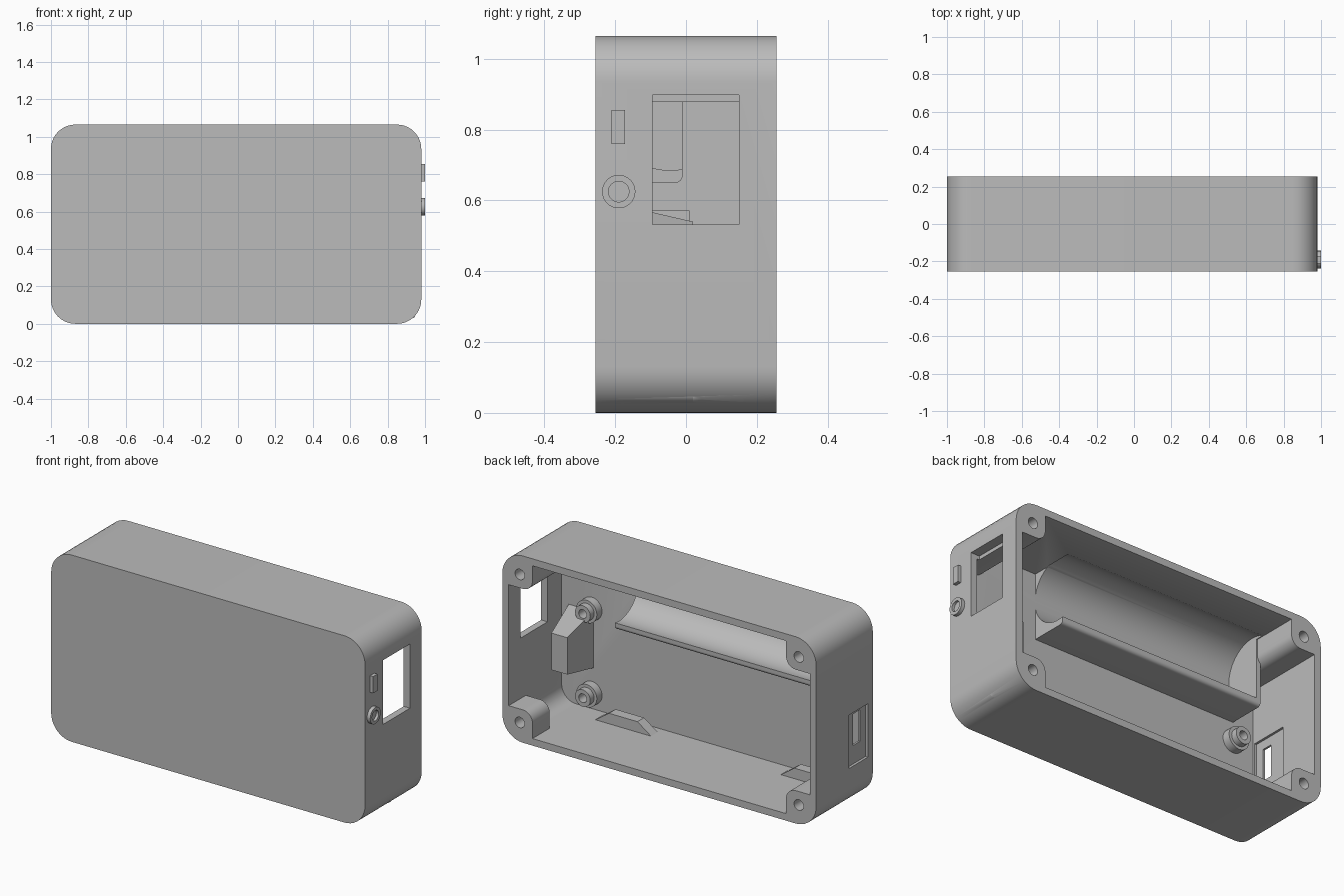
import bpy, bmesh, math
from mathutils import Vector

cube = bpy.data.objects.get("Cube")
if cube:
    bpy.data.objects.remove(cube)

grey = bpy.data.materials.new("plain grey")
grey.use_nodes = True
COLOUR = (0.5, 0.5, 0.5, 1)
grey.diffuse_color = COLOUR
grey.node_tree.nodes["Principled BSDF"].inputs["Base Color"].default_value = COLOUR


def rounded(corners, steps=10):
    """Outline from right-angled corners (a, b, radius)."""
    out, n = [], len(corners)
    for i, (a, b, r) in enumerate(corners):
        p = Vector((a, b))
        if r == 0:
            out.append(p)
            continue
        before = (Vector(corners[i - 1][:2]) - p).normalized()
        after = (Vector(corners[(i + 1) % n][:2]) - p).normalized()
        c = p + r * (before + after)
        for k in range(steps + 1):
            t = math.pi / 2 * k / steps
            out.append(c - r * (after * math.cos(t) + before * math.sin(t)))
    return out


def rect(a0, a1, b0, b1, r=0):
    return rounded([(a0, b0, r), (a1, b0, r), (a1, b1, r), (a0, b1, r)])


def circle(a, b, r, n=40):
    return [Vector((a + r * math.cos(2 * math.pi * i / n),
                    b + r * math.sin(2 * math.pi * i / n))) for i in range(n)]


def prism(name, axis, outline, start, end, end_outline=None):
    """Extrude along y (outline in x, z) or x (outline in y, z)."""
    place = (lambda p, d: (p.x, d, p.y)) if axis == "y" else (lambda p, d: (d, p.x, p.y))
    bm = bmesh.new()
    low = [bm.verts.new(place(p, start)) for p in outline]
    high = [bm.verts.new(place(p, end)) for p in (end_outline or outline)]
    bm.faces.new(low)
    bm.faces.new(high)
    n = len(low)
    for i in range(n):
        j = (i + 1) % n
        bm.faces.new((low[i], low[j], high[j], high[i]))
    bmesh.ops.recalc_face_normals(bm, faces=bm.faces)
    mesh = bpy.data.meshes.new(name)
    bm.to_mesh(mesh)
    bm.free()
    mesh.materials.append(grey)
    obj = bpy.data.objects.new(name, mesh)
    bpy.context.collection.objects.link(obj)
    return obj


def combine(target, tool, operation):
    mod = target.modifiers.new("combine", "BOOLEAN")
    mod.operation, mod.solver, mod.object = operation, "EXACT", tool
    bpy.context.view_layer.objects.active = target
    bpy.ops.object.modifier_apply(modifier=mod.name)
    bpy.data.objects.remove(tool)


def add(target, tool):
    combine(target, tool, "UNION")


def cut(target, tool):
    combine(target, tool, "DIFFERENCE")


LEFT, RIGHT, TOP, BACK, FLOOR = 0.98, -1.0, 1.065, 0.255, -0.222
MID_X, MID_Z = (LEFT + RIGHT) / 2, TOP / 2

# Open-backed case
case = prism("case", "y", rect(RIGHT, LEFT, 0, TOP, 0.13), -BACK, BACK)
cut(case, prism("cavity", "y", rect(RIGHT + 0.04, LEFT - 0.04, 0.04, TOP - 0.04, 0.09),
                FLOOR, BACK + 0.1))

# Battery cradle along the top, hollowed by a round bore
add(case, prism("cradle", "x", rounded([(-0.24, 0.65, 0), (-0.01, 0.65, 0.02),
                                        (-0.01, 1.05, 0), (-0.24, 1.05, 0)]), -0.83, 0.455))
cut(case, prism("bore", "x", circle(-0.045, 0.865, 0.18, 64), -0.805, 0.458))

# Corner screw posts; the lower left one is short and tapers into the corner
for sx in (-1, 1):
    for sz in (-1, 1):
        def corner(dx, dz, r=0):
            return (MID_X + sx * dx, MID_Z + sz * dz, r)
        outline = rounded([corner(0.8, 0.345, 0.06), corner(0.97, 0.345),
                           corner(0.97, 0.515, 0.08), corner(0.8, 0.515)])
        if sx > 0 and sz < 0:
            tip = Vector(corner(0.955, 0.5)[:2])
            small = [tip + (p - tip) * 0.3 for p in outline]
            add(case, prism("post", "y", outline, 0.1, BACK))
            add(case, prism("post_taper", "y", outline, 0.1, 0.02, small))
        else:
            add(case, prism("post", "y", outline, -0.24, BACK))
        hole_x, hole_z, _ = corner(0.88, 0.422)
        cut(case, prism("screw_hole", "y", circle(hole_x, hole_z, 0.03, 24), 0.1, BACK + 0.1))

# Large opening in the left wall
cut(case, prism("window", "x", rect(-0.095, 0.15, 0.532, 0.898), 0.925, 1.1))

# Connector slot in the right wall, recessed on both faces
cut(case, prism("outer_recess", "x", rect(-0.21, -0.04, 0.235, 0.54), -1.1, -0.985))
cut(case, prism("inner_recess", "x", rect(-0.21, 0.01, 0.2, 0.57), -0.973, -0.95))
cut(case, prism("slot", "x", rect(-0.16, -0.1, 0.34, 0.52), -1.1, -0.9))
parts = [case]

# Stepped standoffs with screw holes
for x, z in ((0.75, 0.61), (0.75, 0.13), (-0.83, 0.54)):
    standoff = prism("standoff", "y", circle(x, z, 0.065), -0.24, -0.175)
    add(standoff, prism("collar", "y", circle(x, z, 0.048), -0.2, -0.14))
    cut(standoff, prism("hole", "y", circle(x, z, 0.025, 24), -0.21, 0))
    parts.append(standoff)

# Tapered bracket behind the switch and button
parts.append(prism("switch_bracket", "y", rect(0.74, 0.9, 0.27, 0.6), -0.24, 0.02,
                   rect(0.735, 0.835, 0.33, 0.54)))

# Board ledges with sloping ends along the bottom wall
for x0, x1 in ((0.29, 0.67), (-0.85, -0.5)):
    ledge = [Vector(p) for p in ((x0, 0.03), (x1, 0.03), (x1 - 0.1, 0.1), (x0 + 0.1, 0.1))]
    parts.append(prism("board_ledge", "y", ledge, -0.18, -0.12))

# Slide switch and ring button on the left wall
parts.append(prism("slide_switch", "x", rect(-0.21, -0.172, 0.76, 0.855), 0.96, 1.0))
button = prism("ring_button", "x", circle(-0.19, 0.625, 0.047), 0.96, 1.0)
cut(button, prism("button_recess", "x", circle(-0.19, 0.625, 0.029), 0.985, 1.1))
parts.append(button)

# Smooth the curves, keep edges sharp
bpy.ops.object.select_all(action="DESELECT")
for part in parts:
    part.select_set(True)
bpy.context.view_layer.objects.active = case
bpy.ops.object.shade_smooth_by_angle(angle=math.radians(30))
